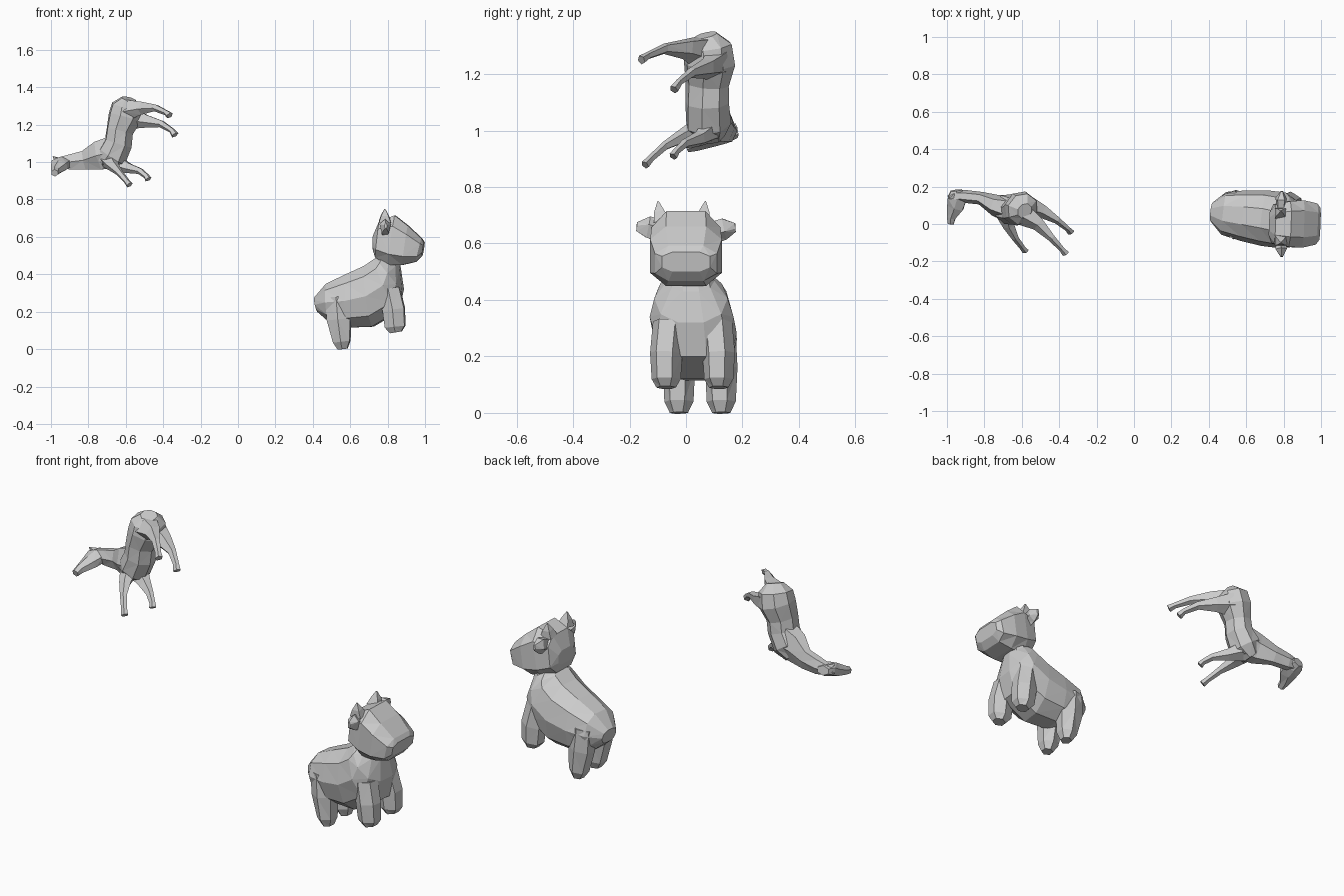
import bpy, bmesh, math
from mathutils import Vector as V


def loft(name, rings, n=8, e=1.0):
    """Skin flat-shaded rings given as (centre, half-axis u, half-axis v); e < 1 is boxier."""
    bm = bmesh.new()
    rows = []
    for c, u, v in rings:
        row = []
        for k in range(n):
            a = 2 * math.pi * (k + 0.5) / n
            lim = math.cos(math.pi / n)
            cu, sv = [math.copysign((abs(t) / lim) ** e, t) if abs(t) > 1e-6 else 0
                      for t in (math.cos(a), math.sin(a))]
            row.append(bm.verts.new(c + u * cu + v * sv))
        rows.append(row)
    for r0, r1 in zip(rows, rows[1:]):
        for k in range(n):
            j = (k + 1) % n
            bm.faces.new((r0[k], r0[j], r1[j], r1[k]))
    bm.faces.new(rows[0])
    bm.faces.new(rows[-1])
    bmesh.ops.triangulate(bm, faces=[f for f in bm.faces if len(f.verts) == 4])
    bmesh.ops.recalc_face_normals(bm, faces=bm.faces)
    me = bpy.data.meshes.new(name)
    bm.to_mesh(me)
    bm.free()
    ob = bpy.data.objects.new(name, me)
    bpy.context.collection.objects.link(ob)
    return ob


def tube(name, pts, side, n=6, e=1.0):
    """Loft along points (x, y, z, depth radius, side radius)."""
    ps = [V(p[:3]) for p in pts]
    rings = []
    for i, p in enumerate(pts):
        t = (ps[min(i + 1, len(ps) - 1)] - ps[max(i - 1, 0)]).normalized()
        s = V(side)
        s = (s - t * s.dot(t)).normalized()
        rings.append((ps[i], s.cross(t) * p[3], s * p[4]))
    return loft(name, rings, n, e)


def slices(name, rows, mid, side, n, e):
    """Loft from profile slices (top x, top z, bottom x, bottom z, half width)."""
    rings = []
    for tx, tz, bx, bz, w in rows:
        c = V(((tx + bx) / 2, mid((tx + bx) / 2), (tz + bz) / 2))
        rings.append((c, V((tx - bx, 0, tz - bz)) / 2, V(side).normalized() * w))
    return loft(name, rings, n, e)


# ---- cow: body and head, slightly turned about z ----
def cow_mid(x):
    return 0.025 - 0.12 * (x - 0.75)


slices("cow_body", [
    (.408, .275, .425, .20, .05),
    (.475, .35, .485, .15, .11),
    (.58, .40, .59, .115, .13),
    (.68, .445, .72, .12, .143),
    (.73, .48, .855, .20, .143),
    (.745, .49, .882, .32, .125),
    (.76, .505, .868, .43, .08),
    (.77, .53, .86, .47, .07)], cow_mid, (.12, 1, 0), 10, 0.9)

slices("cow_head", [
    (.722, .605, .722, .53, .06),
    (.757, .685, .735, .49, .105),
    (.84, .715, .80, .45, .122),
    (.91, .66, .88, .45, .127),
    (.983, .592, .953, .467, .11),
    (.997, .57, .985, .50, .085)], lambda x: 0.0, (.04, 1, 0), 8, 0.65)

for s, tag in ((-1, "right"), (1, "left")):
    # stubby legs
    y = .05 + s * .075
    tube("cow_rear_leg_" + tag, [
        (.53, y, .28, .06, .045), (.54, y, .16, .063, .05),
        (.555, y, .04, .045, .045), (.56, y, 0, .025, .028)], (.12, 1, 0))
    y = .023 + s * .093
    tube("cow_front_leg_" + tag, [
        (.81, y - s * .01, .32, .055, .05), (.833, y, .21, .058, .05),
        (.84, y, .12, .053, .045), (.845, y, .09, .03, .03)], (.12, 1, 0))
    # horns and ears
    y = s * .072 - .015
    tube("cow_horn_" + tag, [
        (.785, y, .68, .032, .028), (.785, y + s * .008, .715, .02, .018),
        (.785, y + s * .012, .75, .002, .002)], (0, 1, 0), 4)
    tube("cow_ear_" + tag, [
        (.785, s * .09, .64, .035, .02), (.787, s * .135, .655, .034, .026),
        (.79, s * .175, .658, .014, .006)], (1, 0, 0), 5)

# ---- horse: leaping, rump high, neck stretched to the left ----
across = (.55, .79, -.24)
tube("horse_body", [
    (-.585, .07, 1.338, .035, .04),
    (-.595, .08, 1.30, .075, .08),
    (-.605, .083, 1.24, .083, .088),
    (-.632, .075, 1.165, .066, .075),
    (-.64, .075, 1.10, .07, .075),
    (-.675, .08, 1.03, .08, .075),
    (-.715, .085, .985, .045, .05)], across, 8)

tube("horse_neck", [
    (-.66, .08, 1.055, .085, .065),
    (-.74, .10, 1.035, .076, .05),
    (-.82, .138, 1.01, .05, .03),
    (-.90, .147, 1.0, .04, .03),
    (-.955, .15, .998, .028, .025)], (.25, .97, 0), 6)

tube("horse_head", [
    (-.95, .18, 1.0, .03, .022),
    (-.945, .14, .993, .05, .033),
    (-.955, .09, .975, .043, .03),
    (-.976, .035, .952, .022, .022),
    (-.98, .003, .942, .017, .017)], (0, .3, .95), 6)

for tag, base, tip in (("right", (-.965, .15, 1.01), (-.99, .135, 1.03)),
                       ("left", (-.965, .155, .99), (-.998, .15, .985))):
    tube("horse_ear_" + tag, [(*base, .014, .014), (*tip, .002, .002)], (0, 1, 0), 4)

# slim legs: hip or shoulder, joint, fetlock, hoof
horse_legs = {
    "horse_rear_leg_right": [(-.585, .05, 1.28), (-.51, 0, 1.29), (-.44, -.075, 1.29),
                             (-.385, -.135, 1.265), (-.365, -.158, 1.25)],
    "horse_rear_leg_left": [(-.57, .10, 1.235), (-.49, .07, 1.22), (-.41, .02, 1.205),
                            (-.355, -.025, 1.17), (-.337, -.043, 1.145)],
    "horse_front_leg_right": [(-.69, .055, 1.01), (-.67, -.01, .98), (-.635, -.075, .945),
                              (-.597, -.125, .90), (-.58, -.145, .878)],
    "horse_front_leg_left": [(-.65, .08, .995), (-.59, .045, .97), (-.525, -.005, .953),
                             (-.49, -.035, .925), (-.48, -.046, .908)],
}
for name, path in horse_legs.items():
    wide = (.055, .034, .018, .013, .017) if "rear" in name else (.042, .027, .016, .013, .016)
    tube(name, [(*p, r, r * .8) for p, r in zip(path, wide)], (.2, .6, -.75), 5)
